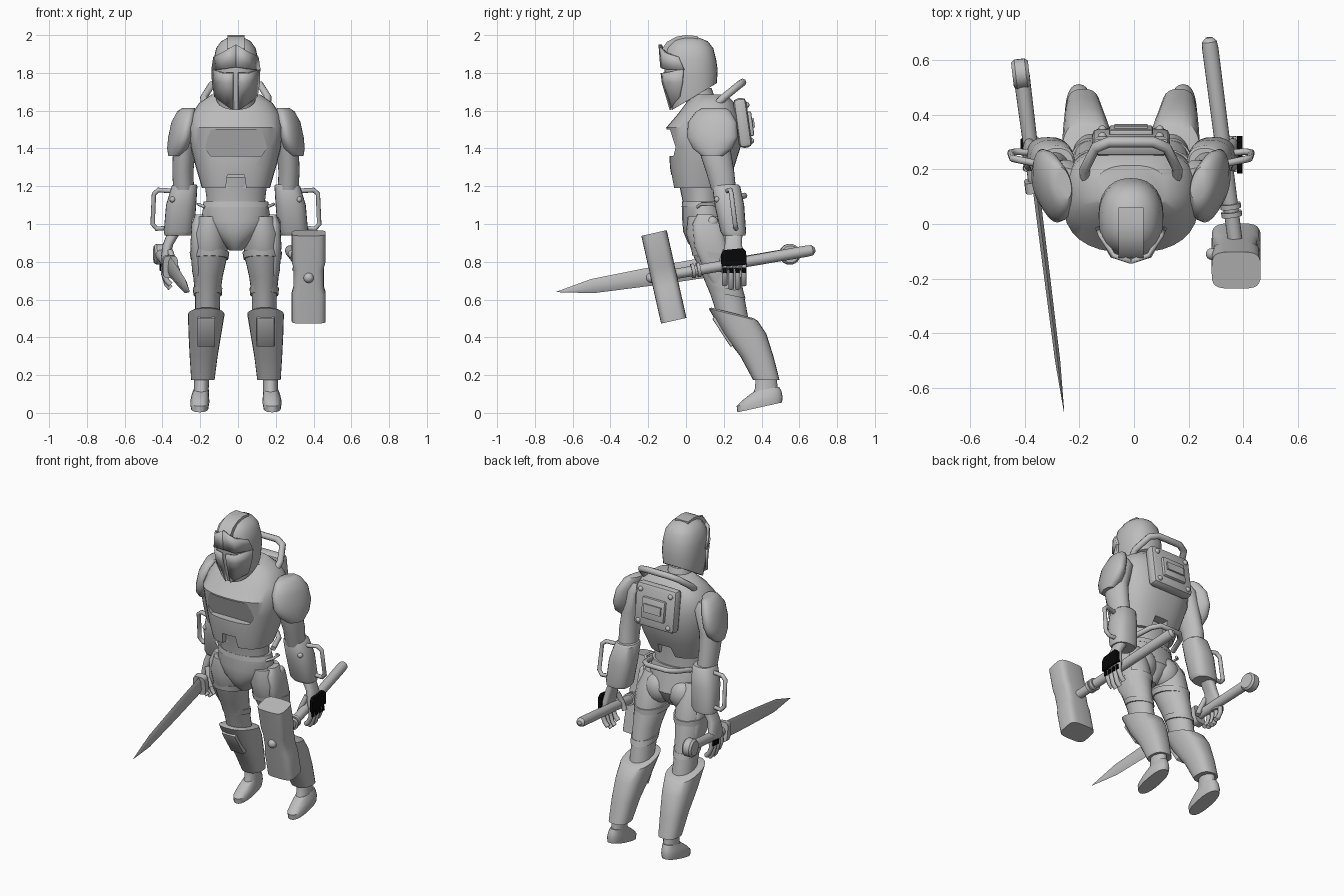
import bpy, bmesh, math
from mathutils import Vector, Matrix

def material(name, v):
    m = bpy.data.materials.new(name)
    m.diffuse_color = (v, v, v, 1)
    return m

GREY = material("armour grey", 0.51)
BLACK = material("glove black", 0.002)

def finish(name, bm, mirror=False, mat=GREY):
    bmesh.ops.recalc_face_normals(bm, faces=bm.faces)
    me = bpy.data.meshes.new(name)
    bm.to_mesh(me)
    bm.free()
    ob = bpy.data.objects.new(name, me)
    bpy.context.collection.objects.link(ob)
    me.materials.append(mat)
    if mirror:
        ob.modifiers.new("mirror", 'MIRROR')
    return ob

def loft(name, rings, n=24, p=2.0, mirror=False, spin=0.0, skew=0.0, mat=GREY):
    """Stack of superellipse rings (x, y, z, rx, ry[, slope of z along y])."""
    bm = bmesh.new()
    rows = []
    for x, y, z, rx, ry, *k in rings:
        k = k[0] if k else 0
        row = []
        for i in range(n):
            a = 2 * math.pi * i / n + spin
            c, s = math.cos(a), math.sin(a)
            dx = math.copysign(abs(c) ** (2 / p), c) * rx
            dy = math.copysign(abs(s) ** (2 / p), s) * ry
            row.append(bm.verts.new((x + dx + skew * dy, y + dy, z + k * dy)))
        rows.append(row)
    for a, b in zip(rows, rows[1:]):
        for i in range(n):
            j = (i + 1) % n
            bm.faces.new((a[i], a[j], b[j], b[i]))
    bm.faces.new(rows[0][::-1])
    bm.faces.new(rows[-1])
    return finish(name, bm, mirror, mat)

def prism(name, pts, axis, lo, hi):
    """Extrude a 2D outline along axis x (outline yz) or y (outline xz)."""
    bm = bmesh.new()
    at = lambda p, t: (t, p[0], p[1]) if axis == 'x' else (p[0], t, p[1])
    f = bm.faces.new([bm.verts.new(at(p, lo)) for p in pts])
    r = bmesh.ops.extrude_face_region(bm, geom=[f])
    d = Vector((hi - lo, 0, 0) if axis == 'x' else (0, hi - lo, 0))
    bmesh.ops.translate(bm, vec=d, verts=[v for v in r['geom'] if isinstance(v, bmesh.types.BMVert)])
    return finish(name, bm)

def shell(name, rows, thick):
    """Mirrored curved plate from rows of points."""
    bm = bmesh.new()
    vs = [[bm.verts.new(p) for p in r] for r in rows]
    for a, b in zip(vs, vs[1:]):
        for i in range(len(a) - 1):
            bm.faces.new((a[i], b[i], b[i + 1], a[i + 1]))
    ob = finish(name, bm)
    s = ob.modifiers.new("thickness", 'SOLIDIFY')
    s.thickness, s.offset = thick, 0
    ob.modifiers.new("mirror", 'MIRROR')
    return ob

def tube(name, pts, r, mirror=False):
    cu = bpy.data.curves.new(name, 'CURVE')
    cu.dimensions = '3D'
    cu.bevel_depth, cu.bevel_resolution, cu.use_fill_caps = r, 2, True
    sp = cu.splines.new('POLY')
    sp.points.add(len(pts) - 1)
    for q, p in zip(sp.points, pts):
        q.co = (*p, 1)
    cu.materials.append(GREY)
    ob = bpy.data.objects.new(name, cu)
    bpy.context.collection.objects.link(ob)
    if mirror:
        ob.modifiers.new("mirror", 'MIRROR')
    return ob

def box(name, loc, size, tilt=0, bevel=0.0, mirror=False, mat=GREY):
    bm = bmesh.new()
    bmesh.ops.create_cube(bm, size=1)
    m = Matrix.Translation(loc) @ Matrix.Rotation(math.radians(tilt), 4, 'X') @ Matrix.Diagonal((*size, 1))
    bmesh.ops.transform(bm, matrix=m, verts=bm.verts)
    if bevel:
        bmesh.ops.bevel(bm, geom=bm.edges[:], offset=bevel, segments=2, affect='EDGES', profile=0.5)
    return finish(name, bm, mirror, mat)

def ball(name, loc, r, scale=(1, 1, 1), mirror=False):
    bm = bmesh.new()
    bmesh.ops.create_uvsphere(bm, u_segments=16, v_segments=10, radius=r)
    bmesh.ops.transform(bm, matrix=Matrix.Translation(loc) @ Matrix.Diagonal((*scale, 1)), verts=bm.verts)
    return finish(name, bm, mirror)

def aim(ob, start, end, ref=(0, 0, 1)):
    """Put local z along start-end with local y towards ref."""
    z = (Vector(end) - Vector(start)).normalized()
    x = Vector(ref).cross(z).normalized()
    ob.matrix_world = Matrix.Translation(start) @ Matrix((x, z.cross(x), z)).transposed().to_4x4()
    return ob

# Helmet, face plate, brow and crest
loft("helmet", [(0, .045, 1.675, .106, .118, .6), (0, .03, 1.78, .119, .138, .25), (0, .02, 1.87, .118, .14),
                (0, .02, 1.93, .105, .125), (0, .02, 1.968, .078, .095), (0, .015, 1.988, .04, .05),
                (0, .01, 1.993, .01, .012)], n=28, p=2.3)
shell("face_plate", [[(.014, -.128, 1.8), (.07, -.113, 1.8), (.123, -.015, 1.82)],
                     [(.014, -.122, 1.75), (.066, -.106, 1.75), (.122, -.02, 1.75)],
                     [(.014, -.08, 1.605), (.05, -.067, 1.63), (.11, -.035, 1.675)]], .014)
shell("brow", [[(0, -.137, 1.95), (.065, -.115, 1.91), (.112, -.04, 1.885)],
               [(0, -.128, 1.83), (.07, -.115, 1.82), (.123, -.01, 1.815)]], .018)
prism("crest", [(-.125, 1.93), (-.1, 1.965), (-.05, 1.992), (0, 2), (.06, 1.995), (.06, 1.95), (-.1, 1.9)],
      'x', -.045, .045)
loft("neck", [(0, .1, 1.58, .085, .085), (0, .06, 1.72, .07, .075)])

# Torso with slanted chest recess and lower notches
torso = loft("chest_armour", [(0, .07, 1.19, .18, .135), (0, .085, 1.3, .212, .17), (0, .1, 1.41, .24, .19),
                              (0, .095, 1.51, .25, .2), (0, .12, 1.58, .235, .165), (0, .13, 1.64, .195, .13),
                              (0, .13, 1.685, .13, .085)], n=32, p=2.5)
notch = [(-.06, 1.15), (-.045, 1.26), (.045, 1.26), (.06, 1.15)]
recess = [(-.18, 1.43), (-.16, 1.5), (.16, 1.5), (.18, 1.43), (.135, 1.36), (-.135, 1.36)]
for name, pts, lo, hi in (("recess_cutter", recess, -.4, -.085), ("notch_cutter", notch, -.4, -.03),
                          ("back_notch_cutter", notch, .4, .175)):
    cutter = prism(name, pts, 'y', lo, hi)
    if pts is recess:
        for v in cutter.data.vertices:
            if v.co.y > -.2:
                v.co.y += (1.5 - v.co.z) * .32
    cutter.hide_render = True
    cutter.hide_set(True)
    b = torso.modifiers.new(name, 'BOOLEAN')
    b.operation, b.object, b.solver = 'DIFFERENCE', cutter, 'EXACT'
loft("waist", [(0, .09, 1.05, .16, .105), (0, .085, 1.13, .155, .105), (0, .075, 1.25, .17, .12)])
loft("belt", [(0, .09, 1.09, .178, .113), (0, .09, 1.12, .17, .11)], n=32)
loft("pelvis", [(0, .11, .86, .035, .06), (0, .11, .9, .075, .1), (0, .11, .96, .145, .125),
                (0, .1, 1.02, .185, .12), (0, .09, 1.1, .172, .11)])
ball("seat", (.085, .16, .95), .088, (1, .95, 1.1), mirror=True)
tube("belt_loop", [(.165, .06, 1.09), (.2, .08, 1.105), (.2, .14, 1.105), (.165, .17, 1.09)], .008, mirror=True)
tube("lower_back_bar", [(-.14, .17, 1.12), (-.11, .27, 1.14), (-.07, .31, 1.15), (.07, .31, 1.15),
                        (.11, .27, 1.14), (.14, .17, 1.12)], .016)

# Back pack, bolts and shoulder bar
box("back_pack", (0, .3, 1.535), (.285, .07, .265), 8, .025)
box("pack_panel", (0, .336, 1.53), (.16, .035, .13), 8, .008)
box("pack_slat", (0, .355, 1.535), (.12, .014, .05), 8)
for z, y in ((1.63, .32), (1.44, .345)):
    ball("pack_bolt", (.105, y, z), .016, mirror=True)
tube("shoulder_bar", [(-.165, .16, 1.63), (-.17, .2, 1.67), (-.13, .28, 1.735), (-.08, .3, 1.75),
                      (.08, .3, 1.75), (.13, .28, 1.735), (.17, .2, 1.67), (.165, .16, 1.63)], .02)

# Arms, both sides
loft("upper_arm", [(.235, .135, 1.585, .05, .07), (.24, .135, 1.54, .075, .1), (.273, .15, 1.4, .06, .085),
                   (.281, .18, 1.28, .056, .075), (.277, .2, 1.18, .055, .065)], mirror=True)
loft("shoulder_pad", [(.25, .15, 1.615, .03, .06), (.262, .145, 1.597, .045, .09), (.28, .14, 1.54, .056, .128),
                      (.296, .14, 1.46, .057, .135), (.308, .14, 1.4, .053, .105), (.32, .14, 1.36, .036, .055)],
     mirror=True, skew=.2)
loft("forearm_guard", [(.27, .21, 1.21, .06, .067), (.272, .213, 1.2, .068, .074), (.29, .23, 1.1, .08, .078),
                       (.302, .25, .96, .08, .068), (.307, .255, .94, .07, .06)], p=2.5, mirror=True)
tube("forearm_handle", [(.34, .22, 1.175), (.41, .235, 1.18), (.434, .24, 1.16), (.441, .26, 1.0),
                        (.42, .265, .975), (.35, .26, .98)], .013, mirror=True)
ball("forearm_stud", (.335, .165, 1.13), .016, mirror=True)
loft("hand", [(.325, .255, .96, .035, .045), (.36, .25, .89, .028, .045), (.372, .253, .83, .024, .06),
              (.375, .255, .78, .022, .06), (.37, .255, .765, .015, .05)], p=2.5, mirror=True)
for i in range(4):
    y = .205 + .034 * i
    low = .68 - .02 * (i in (1, 2))
    tube("finger", [(.38, y, .79), (.383, y, .74), (.366, y, low + .02), (.346, y, low)], .0145, mirror=True)
    box("finger_plate", (.396, y, .755), (.009, .02, .03), 5, mat=BLACK)
tube("thumb", [(.35, .21, .86), (.33, .19, .8), (.31, .19, .75)], .016, mirror=True)
prism("knuckle_cover", [(.187, .775), (.185, .84), (.2, .862), (.3, .872), (.318, .855), (.322, .785)],
      'x', .388, .408).data.materials[0] = BLACK
box("small_knuckle_cover", (-.396, .285, .77), (.016, .055, .032), 5, .004, mat=BLACK)

# Legs, both sides
loft("thigh", [(.135, .1, 1.04, .07, .09), (.14, .12, .95, .095, .12), (.14, .15, .84, .097, .115),
               (.148, .19, .72, .078, .1), (.15, .22, .62, .066, .088), (.15, .25, .5, .065, .08)], mirror=True)
loft("thigh_band", [(.14, .153, .815, .1, .12, -.15), (.14, .15, .85, .105, .122, -.15)], mirror=True)
loft("thigh_plate", [(.19, .1, 1.05, .025, .04), (.203, .11, 1.0, .033, .075), (.208, .13, .88, .033, .085),
                     (.202, .17, .75, .03, .07), (.188, .2, .66, .025, .045)], p=2.5, mirror=True)
ball("hip_disc", (.212, .14, 1.01), .03, (.8, 1, 1), mirror=True)
loft("knee_ring", [(.15, .22, .625, .075, .095, -.2), (.15, .21, .66, .078, .095, -.2)], mirror=True)
loft("shin_guard", [(.175, .425, .175, .062, .07), (.171, .375, .3, .074, .088), (.164, .31, .42, .087, .115),
                    (.157, .25, .52, .097, .13, -.25), (.157, .245, .53, .08, .11, -.25)], p=2.5, mirror=True)
box("shin_plate", (.157, .2, .432), (.095, .03, .18), 33, .006, mirror=True)
loft("ankle", [(.185, .42, .08, .042, .075), (.183, .425, .13, .039, .06), (.182, .425, .2, .04, .055)], mirror=True)
loft("foot", [(.192, .39, .029, .047, .118, .22), (.191, .39, .06, .051, .122, .2), (.189, .4, .09, .046, .105, .25),
              (.185, .425, .125, .038, .068, .2)], p=2.4, mirror=True)

# Body stands slightly left of the weapons' midpoint
for ob in bpy.context.scene.objects:
    ob.location.x -= .011

# War hammer
shaft = (.37, -.06, .735), (.273, .69, .865)
aim(loft("hammer_shaft", [(0, 0, 0, .027, .027), (0, 0, .72, .03, .03), (0, 0, .745, .027, .027),
                          (0, 0, .76, .012, .012)], n=16), *shaft)
for d in (.09, .12):
    aim(loft("shaft_ring", [(0, 0, d, .038, .038), (0, 0, d + .018, .038, .038)], n=16), *shaft)
head = [(0, 0, z, rx, .069) for z, rx in ((-.238, .09), (-.085, .09), (-.05, .08), (.05, .08), (.085, .09), (.238, .09))]
aim(loft("hammer_head", head, n=24, p=4), (.374, -.117, .72), (.374, -.062, .476), (0, 1, 0))
ball("hammer_stud", (.374, -.185, .715), .027)
ball("hammer_side_stud", (.285, -.11, .84), .022)

# Sword
base, tip = (-.36, .14, .775), (-.256, -.688, .64)
aim(loft("sword_blade", [(0, 0, 0, .014, .054), (0, 0, .3, .013, .05), (0, 0, .65, .011, .038),
                         (0, 0, .844, .001, .001)], n=6, spin=math.pi / 6), base, tip)
hilt = (-.415, .57, .845)
aim(loft("sword_grip", [(0, 0, -.02, .025, .027), (0, 0, .42, .03, .03)], n=16), base, hilt)
aim(loft("sword_guard", [(0, 0, -.02, .04, .06), (0, 0, .02, .04, .06)], n=16, p=4), base, hilt)
aim(loft("sword_pommel", [(0, 0, 0, .045, .045), (0, 0, .012, .055, .055), (0, 0, .05, .055, .055),
                          (0, 0, .062, .045, .045)]), (-.445, .546, .84), (-.384, .553, .84))

# Smooth shading with sharp edges kept
bpy.ops.object.select_all(action='DESELECT')
for ob in bpy.context.scene.objects:
    if ob.type == 'MESH' and not ob.hide_render:
        ob.select_set(True)
        bpy.context.view_layer.objects.active = ob
bpy.ops.object.shade_smooth_by_angle(angle=math.radians(35))
